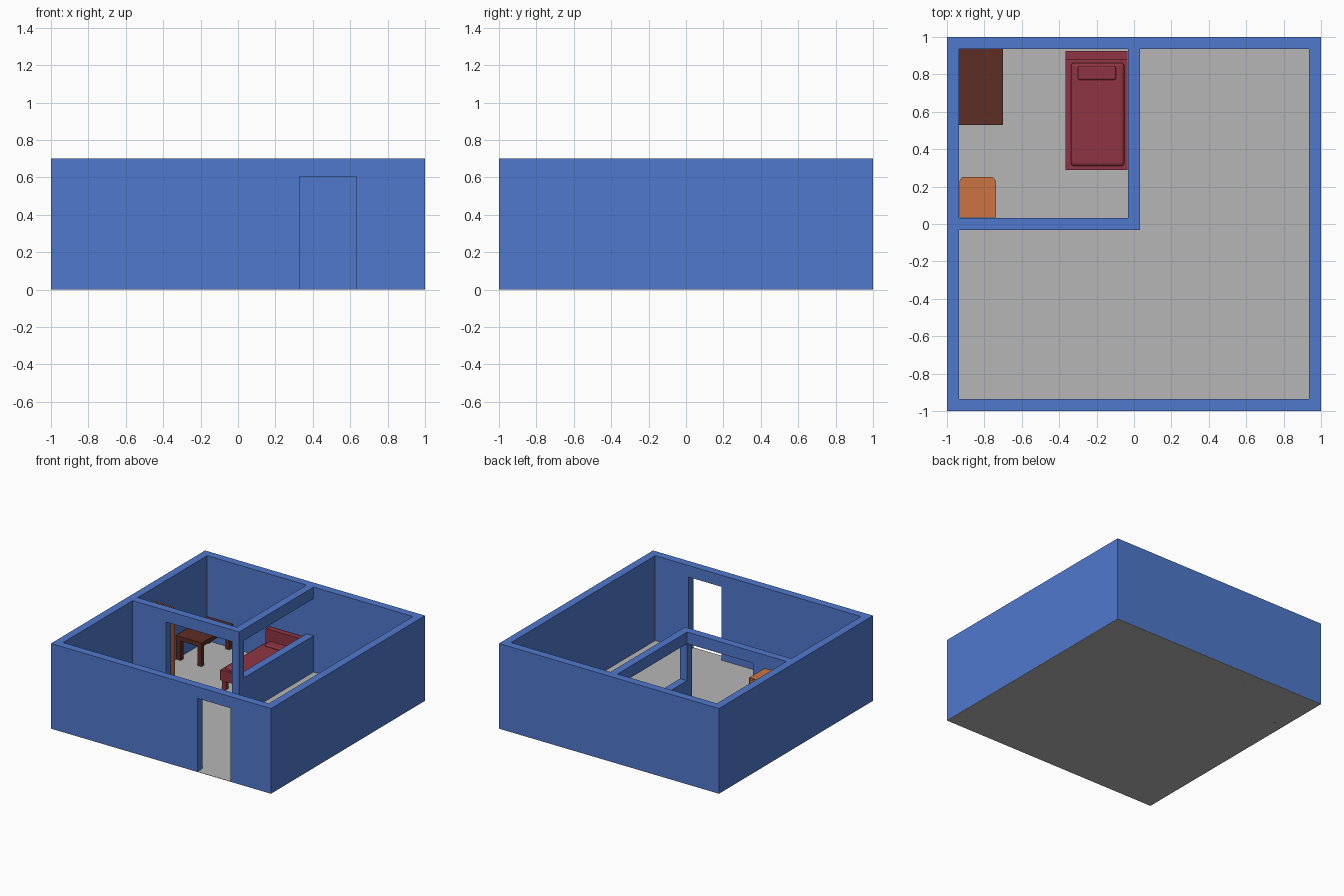
import bpy, bmesh

if "Cube" in bpy.data.objects:
    bpy.data.objects.remove(bpy.data.objects["Cube"])

def material(name, rgb):
    m = bpy.data.materials.new(name)
    m.diffuse_color = (*rgb, 1)
    m.use_nodes = True
    m.node_tree.nodes["Principled BSDF"].inputs["Base Color"].default_value = m.diffuse_color
    return m

BLUE = material("wall blue", (0.08, 0.19, 0.61))
GREY = material("floor grey", (0.47, 0.47, 0.47))
RED = material("bed red", (0.28, 0.036, 0.056))
BROWN = material("table brown", (0.11, 0.027, 0.018))
ORANGE = material("cabinet orange", (0.60, 0.175, 0.055))

def box(name, lo, hi, mat=None, bevel=0.0, axis=None):
    """Box between two corners; bevel all edges, or only those along one axis."""
    bm = bmesh.new()
    bmesh.ops.create_cube(bm, size=1)
    for v in bm.verts:
        v.co = [lo[i] + (v.co[i] + 0.5) * (hi[i] - lo[i]) for i in range(3)]
    if bevel:
        def along(e):
            d = e.verts[1].co - e.verts[0].co
            return axis is None or abs(d[axis]) > 1e-6
        bmesh.ops.bevel(bm, geom=[e for e in bm.edges if along(e)], offset=bevel,
                        segments=3, profile=0.5, affect='EDGES')
    me = bpy.data.meshes.new(name)
    bm.to_mesh(me)
    bm.free()
    ob = bpy.data.objects.new(name, me)
    bpy.context.collection.objects.link(ob)
    if mat:
        me.materials.append(mat)
    return ob

def legs(name, x0, x1, y0, y1, size, top, mat):
    for i, x in enumerate((x0, x1 - size)):
        for j, y in enumerate((y0, y1 - size)):
            box(f"{name}_{i}{j}", (x, y, 0), (x + size, y + size, top), mat)

# floor
box("floor", (-1, -1, 0), (1, 1, 0.002), GREY)

# walls: solid block with rooms and openings cut out
walls = box("walls", (-1, -1, 0.001), (1, 1, 0.7), BLUE)
W, T, H = 0.935, 0.032, 0.605
cuts = {
    "hall_front": ((-W, -W, -0.1), (W, -T, 0.8)),
    "hall_side": ((T, -W, -0.1), (W, W, 0.8)),
    "bedroom": ((-W, T, -0.1), (-T, W, 0.8)),
    "front_door": ((0.33, -1.1, -0.1), (0.63, -0.8, H)),
    "bedroom_door": ((-0.63, -0.1, -0.1), (-T, 0.1, H)),
    "bedroom_window": ((-0.1, T, 0.3), (0.1, W, H)),
}
for name, (lo, hi) in cuts.items():
    cutter = box(name + "_cutter", lo, hi, BLUE)
    mod = walls.modifiers.new(name, 'BOOLEAN')
    mod.operation = 'DIFFERENCE'
    mod.solver = 'EXACT'
    mod.object = cutter
    bpy.context.view_layer.objects.active = walls
    bpy.ops.object.modifier_apply(modifier=name)
    bpy.data.objects.remove(cutter)

# bed
box("bed_frame", (-0.365, 0.29, 0.075), (-0.035, 0.885, 0.16), RED)
box("headboard", (-0.365, 0.88, 0.075), (-0.035, 0.925, 0.275), RED)
box("mattress", (-0.338, 0.31, 0.14), (-0.052, 0.862, 0.19), RED, 0.018)
box("pillow", (-0.30, 0.77, 0.18), (-0.097, 0.845, 0.207), RED, 0.01)
legs("bed_leg", -0.355, -0.045, 0.30, 0.915, 0.035, 0.08, RED)

# table
box("table_top", (-W, 0.528, 0.165), (-0.70, W, 0.20), BROWN)
legs("table_leg", -0.93, -0.705, 0.533, 0.93, 0.035, 0.17, BROWN)

# tall cabinet with a rounded door
box("cabinet_body", (-0.934, 0.035, 0.002), (-0.738, 0.233, 0.592), ORANGE)
box("cabinet_door", (-0.928, 0.20, 0.02), (-0.744, 0.252, 0.585), ORANGE, 0.018, 2)
